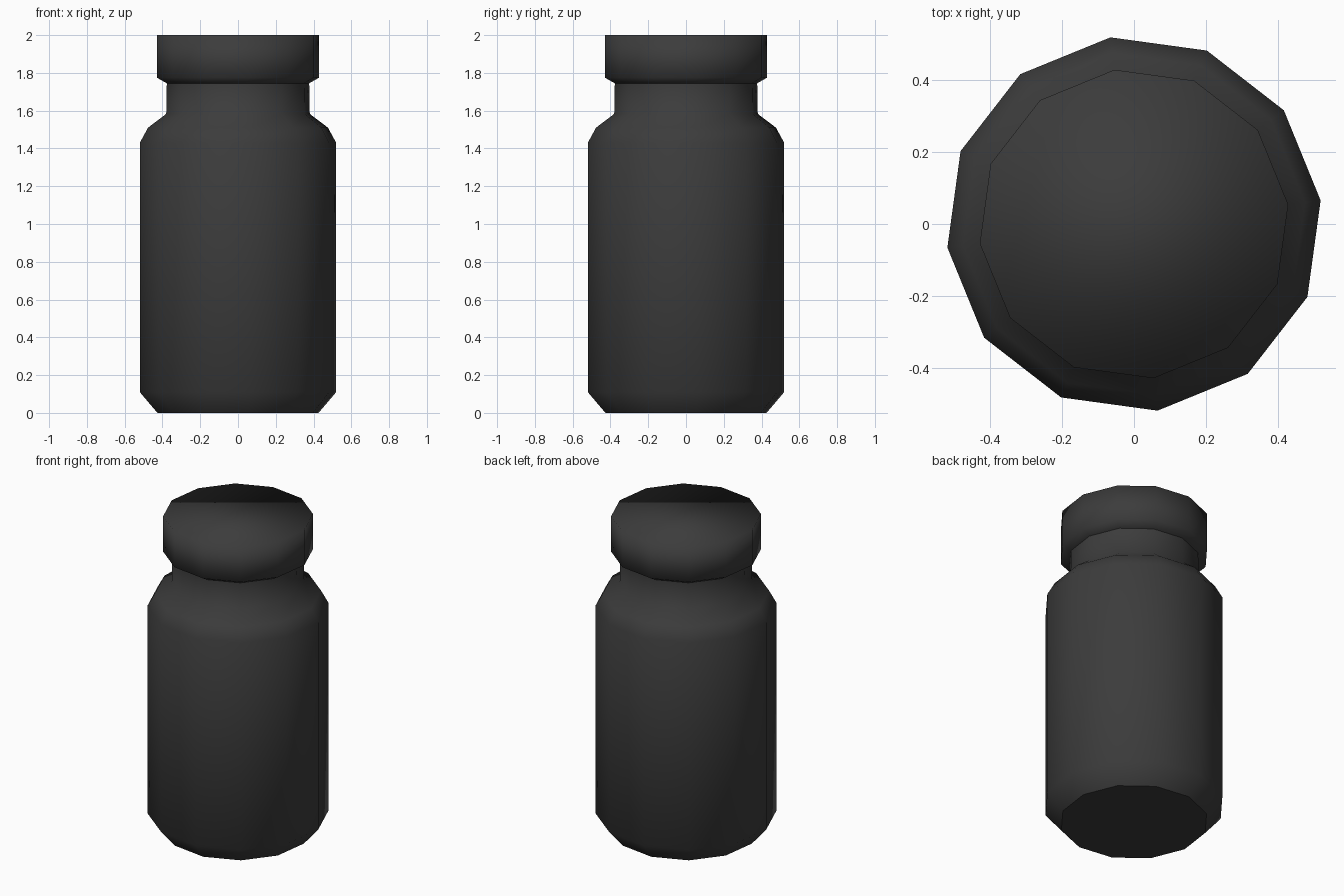
import bpy, bmesh, math

if "Cube" in bpy.data.objects:
    bpy.data.objects.remove(bpy.data.objects["Cube"])

SIDES = 12
TURN = math.radians(7.2)

dark = bpy.data.materials.new("dark_grey")
dark.diffuse_color = (0.045, 0.045, 0.045, 1)
dark.use_nodes = True
dark.node_tree.nodes["Principled BSDF"].inputs["Base Color"].default_value = dark.diffuse_color


def lathe(name, profile, close_bottom=False, close_top=False):
    """Spin (radius, z) points into a twelve-sided smooth shell."""
    bm = bmesh.new()
    rings = []
    for r, z in profile:
        angles = [TURN + 2 * math.pi * i / SIDES for i in range(SIDES)]
        rings.append([bm.verts.new((r * math.cos(a), r * math.sin(a), z)) for a in angles])
    for low, high in zip(rings, rings[1:]):
        for i in range(SIDES):
            j = (i + 1) % SIDES
            bm.faces.new((low[i], low[j], high[j], high[i])).smooth = True
    if close_bottom:
        bm.faces.new(rings[0][::-1]).smooth = False
    if close_top:
        bm.faces.new(rings[-1]).smooth = True
    mesh = bpy.data.meshes.new(name)
    bm.to_mesh(mesh)
    bm.free()
    mesh.materials.append(dark)
    obj = bpy.data.objects.new(name, mesh)
    bpy.context.collection.objects.link(obj)
    return obj


# Jar body: chamfered base, straight wall, stepped shoulder, neck
lathe("jar_body", [(0.43, 0), (0.524, 0.11), (0.524, 1.43), (0.48, 1.51),
                   (0.383, 1.583), (0.38, 1.745)], close_bottom=True)

# Cap: sloped underside meeting the neck, straight rim, closed top
lathe("cap", [(0.38, 1.745), (0.433, 1.775), (0.433, 2.0)], close_top=True)
